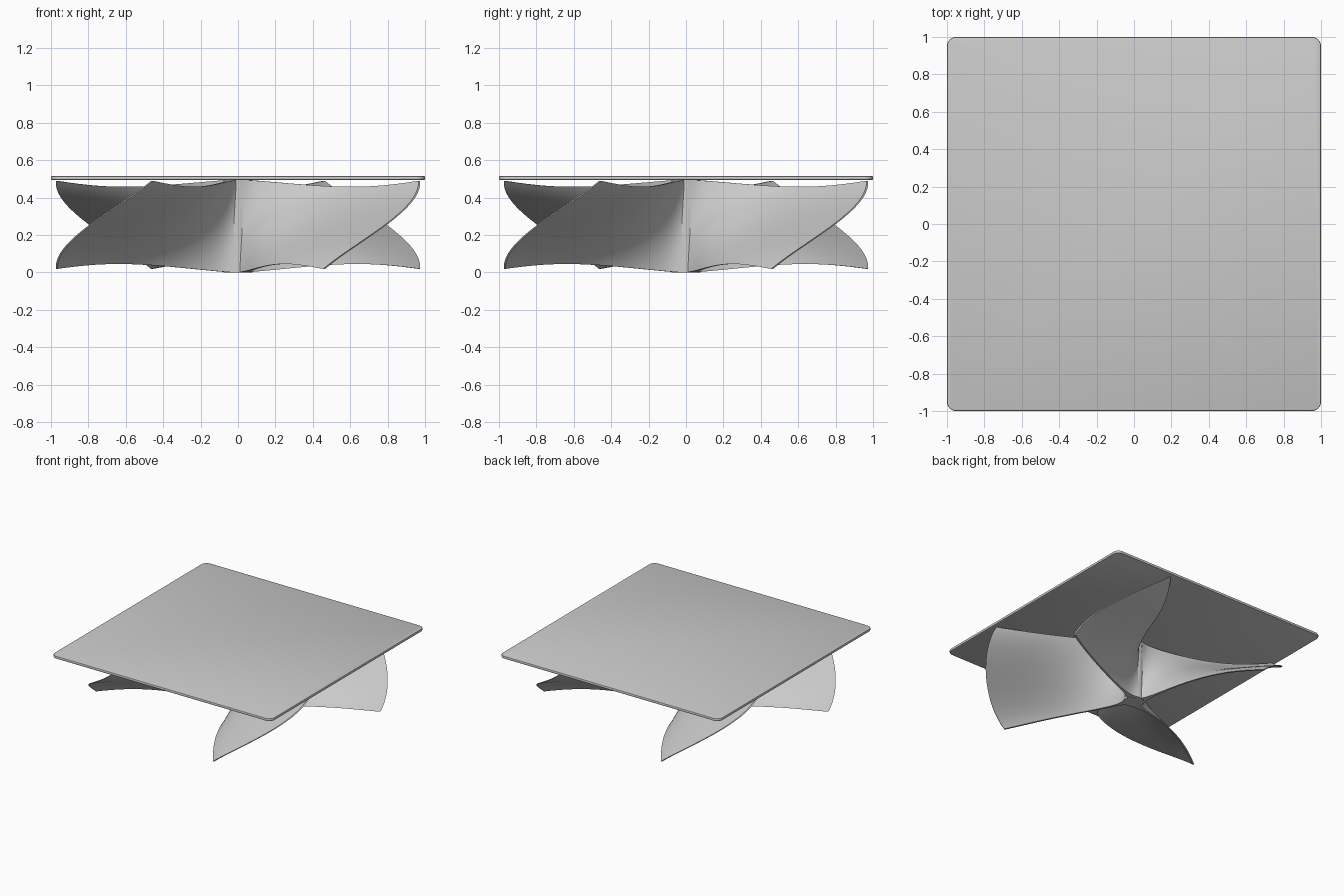
import bpy, bmesh, math
from mathutils import Matrix, Vector

if "Cube" in bpy.data.objects:
    bpy.data.objects.remove(bpy.data.objects["Cube"])


def finish(bm, name):
    bmesh.ops.recalc_face_normals(bm, faces=bm.faces)
    me = bpy.data.meshes.new(name)
    bm.to_mesh(me)
    bm.free()
    ob = bpy.data.objects.new(name, me)
    bpy.context.collection.objects.link(ob)
    bpy.ops.object.select_all(action='DESELECT')
    ob.select_set(True)
    bpy.context.view_layer.objects.active = ob
    bpy.ops.object.shade_smooth_by_angle(angle=math.radians(35))
    return ob


# Square top plate with rounded corners and softened rims
bm = bmesh.new()
bmesh.ops.create_cube(bm, size=1, matrix=Matrix.Translation((0, 0, 0.505)) @ Matrix.Diagonal((2, 2, 0.022, 1)))
uprights = [e for e in bm.edges if abs(e.verts[0].co.z - e.verts[1].co.z) > 0.01]
bmesh.ops.bevel(bm, geom=uprights, offset=0.05, segments=8, profile=0.5, affect='EDGES')
rims = [e for e in bm.edges if abs(e.verts[0].co.z - e.verts[1].co.z) < 0.001]
bmesh.ops.bevel(bm, geom=rims, offset=0.006, segments=2, profile=0.5, affect='EDGES')
finish(bm, "top_plate")

# Central hub
bm = bmesh.new()
bmesh.ops.create_cone(bm, cap_ends=True, segments=48, radius1=0.075, radius2=0.075, depth=0.495,
                      matrix=Matrix.Translation((0, 0, 0.2475)))
finish(bm, "hub")


# Twisted blade: s runs from hub to tip, v from bottom (-1) to top (1)
def blade_point(s, v):
    lateral = 0.36 * (1.6 * s - 0.6 * s * s) * (1.24 * v - 0.24 * v ** 3)
    radial = 0.04 + s * (1.077 - 0.106 * v * v)
    half = 0.2475 - 0.012 * s - 0.034 * math.sin(math.pi * s ** 1.2)
    return Vector((radial, lateral, 0.2545 + half * v - 0.007 * (1 - s)))


def blade(name, angle, ns=40, nv=24):
    bm = bmesh.new()
    sides = []
    for sign in (1, -1):
        grid = []
        for i in range(ns + 1):
            s = i / ns
            thick = 0.007 + 0.045 * math.exp(-s / 0.05)   # flares into the hub
            row = []
            for j in range(nv + 1):
                v = 2 * j / nv - 1
                p = blade_point(s, v)
                du = blade_point(s + 0.01, v) - blade_point(s - 0.01 if s > 0.01 else s, v)
                dv = blade_point(s, v + 0.01) - blade_point(s, v - 0.01)
                n = dv.cross(du)
                n.z = 0
                row.append(bm.verts.new(p + n.normalized() * thick * sign))
            grid.append(row)
        for i in range(ns):
            for j in range(nv):
                bm.faces.new((grid[i][j], grid[i + 1][j], grid[i + 1][j + 1], grid[i][j + 1]))
        rim = [grid[i][0] for i in range(ns)] + [grid[ns][j] for j in range(nv)]
        rim += [grid[i][nv] for i in range(ns, 0, -1)] + [grid[0][j] for j in range(nv, 0, -1)]
        sides.append(rim)
    a, b = sides
    for k in range(len(a)):
        m = (k + 1) % len(a)
        bm.faces.new((a[k], a[m], b[m], b[k]))
    bmesh.ops.rotate(bm, verts=bm.verts, matrix=Matrix.Rotation(angle, 3, 'Z'))
    return finish(bm, name)


for k in range(4):
    blade(f"blade_{k + 1}", math.radians(45 + 90 * k))
